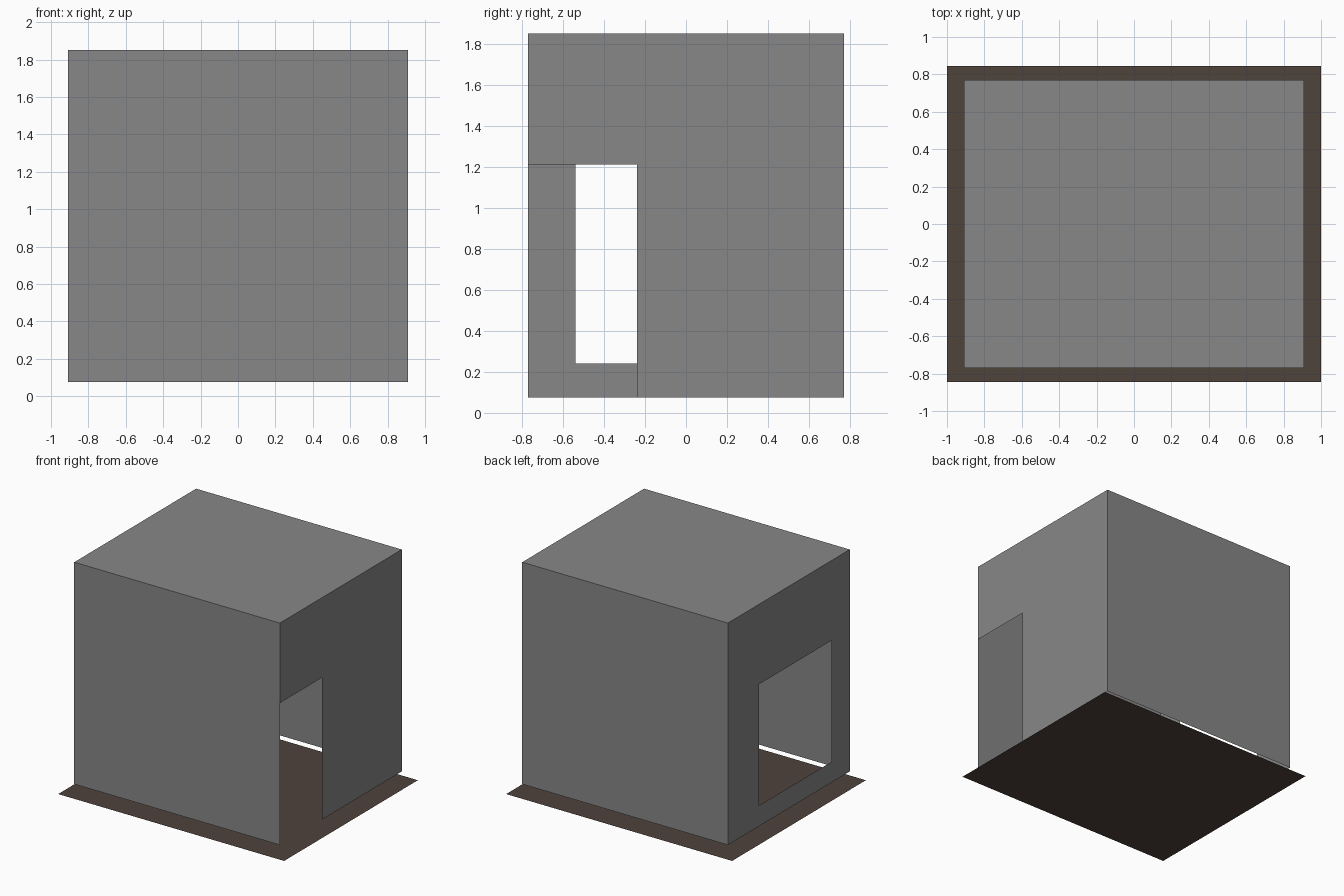
import bpy

if "Cube" in bpy.data.objects:
    bpy.data.objects.remove(bpy.data.objects["Cube"])

X, Y, Z0, Z1 = 0.91, 0.77, 0.075, 1.85   # shell half sizes, bottom and top
FX, FY = 1.0, 0.845                      # floor half sizes


def material(name, rgb):
    m = bpy.data.materials.new(name)
    m.diffuse_color = (*rgb, 1)
    m.use_nodes = True
    m.node_tree.nodes["Principled BSDF"].inputs["Base Color"].default_value = m.diffuse_color
    return m


grey = material("grey_wall", (0.245, 0.245, 0.245))
brown = material("brown_floor", (0.08, 0.056, 0.045))


def sheet(name, verts, mat, faces=None):
    """Thin flat panel; one polygon unless faces are given."""
    me = bpy.data.meshes.new(name)
    me.from_pydata(verts, [], faces or [tuple(range(len(verts)))])
    me.materials.append(mat)
    ob = bpy.data.objects.new(name, me)
    bpy.context.collection.objects.link(ob)
    return ob


def level(x, y, z):
    return [(-x, -y, z), (x, -y, z), (x, y, z), (-x, y, z)]


# Floor and roof
sheet("floor", level(FX, FY, 0), brown)
sheet("roof", level(X, Y, Z1), grey)

# Plain front and back walls, facing outward
for name, s in (("front_wall", -1), ("back_wall", 1)):
    sheet(name, [(s * X, s * Y, Z0), (-s * X, s * Y, Z0),
                 (-s * X, s * Y, Z1), (s * X, s * Y, Z1)], grey)

# Right wall: the doorway takes the lower front corner
door_y, head = -0.24, 1.21
sheet("right_wall", [(X, y, z) for y, z in (
    (door_y, Z0), (Y, Z0), (Y, Z1), (-Y, Z1), (-Y, head), (door_y, head))], grey)

# Left wall: four-sided frame around the window opening
outer = [(Y, Z0), (-Y, Z0), (-Y, Z1), (Y, Z1)]
inner = [(0.375, 0.24), (-0.54, 0.24), (-0.54, head), (0.375, head)]
ring = [(i, (i + 1) % 4, (i + 1) % 4 + 4, i + 4) for i in range(4)]
sheet("left_wall", [(-X, y, z) for y, z in outer + inner], grey, ring)
